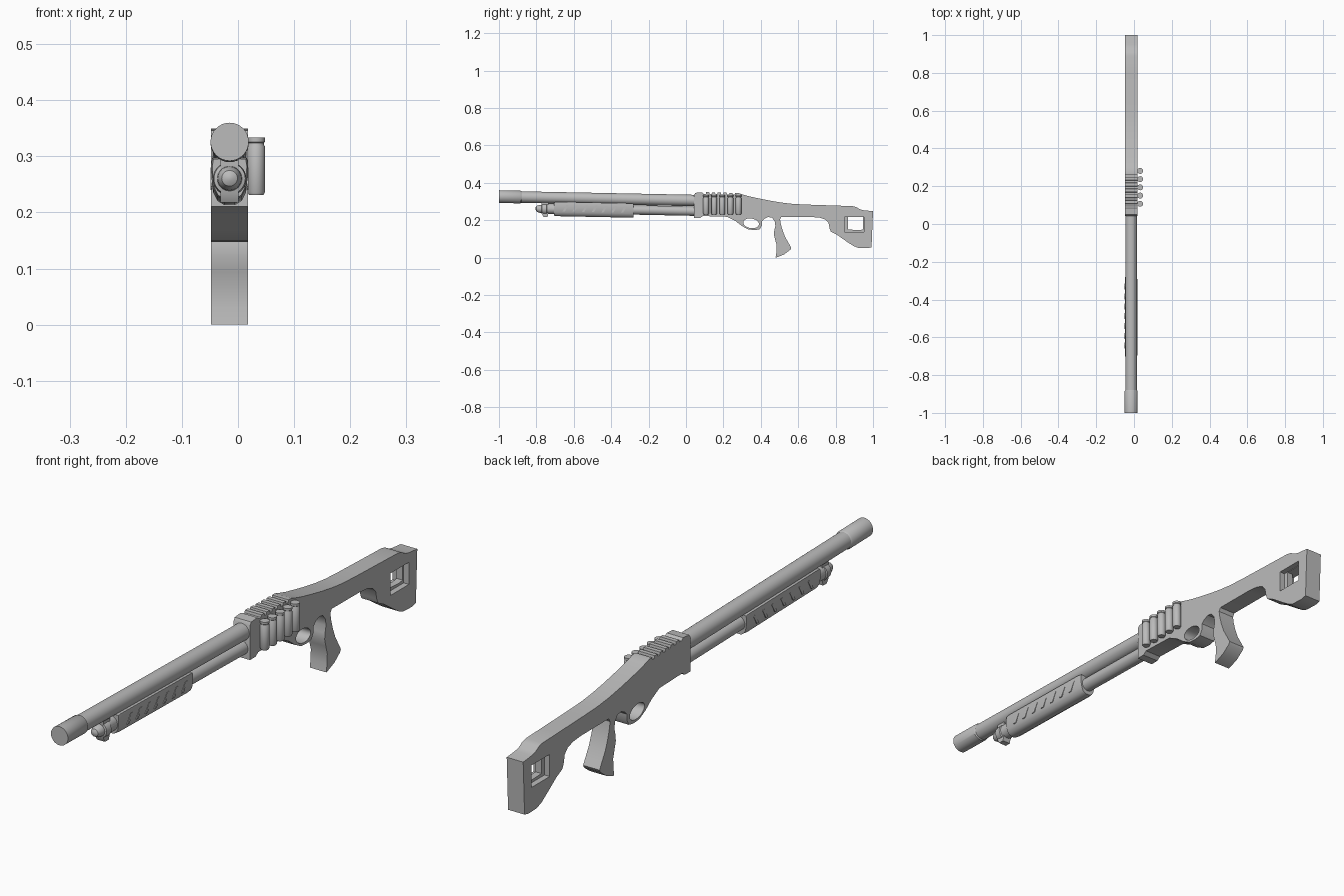
import bpy, bmesh, math
from mathutils import Matrix, Vector

CX = -0.015      # centre of the body across x
HW = 0.033       # half width of the body
SLOPE = -0.02    # barrel and tube drop slightly towards the back

grey = bpy.data.materials.new("grey_metal")
grey.diffuse_color = (0.5, 0.5, 0.5, 1)


def finish(name, bm, angle=35):
    bmesh.ops.remove_doubles(bm, verts=bm.verts, dist=1e-5)
    bmesh.ops.recalc_face_normals(bm, faces=bm.faces)
    me = bpy.data.meshes.new(name)
    bm.to_mesh(me)
    bm.free()
    me.materials.append(grey)
    ob = bpy.data.objects.new(name, me)
    bpy.context.collection.objects.link(ob)
    bpy.ops.object.select_all(action='DESELECT')
    ob.select_set(True)
    bpy.context.view_layer.objects.active = ob
    bpy.ops.object.shade_smooth_by_angle(angle=math.radians(angle))
    return ob


def plate(name, outlines, half, cx=CX):
    """Extrude (y, z) outlines across x; later outlines are holes."""
    cu = bpy.data.curves.new(name, 'CURVE')
    cu.dimensions = '2D'
    cu.fill_mode = 'BOTH'
    cu.extrude = half
    for pts in outlines:
        sp = cu.splines.new('POLY')
        sp.points.add(len(pts) - 1)
        for p, (y, z) in zip(sp.points, pts):
            p.co = (y, z, 0, 1)
        sp.use_cyclic_u = True
    tmp = bpy.data.objects.new(name + "_helper", cu)
    bpy.context.collection.objects.link(tmp)
    me = tmp.to_mesh()
    bm = bmesh.new()
    bm.from_mesh(me)
    tmp.to_mesh_clear()
    bpy.data.objects.remove(tmp)
    bm.transform(Matrix(((0, 0, 1, cx), (1, 0, 0, 0), (0, 1, 0, 0), (0, 0, 0, 1))))
    return finish(name, bm)


def loft(name, rings):
    """Skin a list of equal-length point rings and cap both ends."""
    bm = bmesh.new()
    vs = [[bm.verts.new(p) for p in r] for r in rings]
    n = len(vs[0])
    for a, b in zip(vs, vs[1:]):
        for i in range(n):
            bm.faces.new((a[i], a[(i + 1) % n], b[(i + 1) % n], b[i]))
    bm.faces.new(vs[0])
    bm.faces.new(vs[-1])
    return finish(name, bm)


def lathe_y(name, profile, z0, n=32):
    """Round part along y from (y, radius) pairs; z0 is axis height at y=0."""
    t = [2 * math.pi * i / n for i in range(n)]
    return loft(name, [[(CX + r * math.cos(a), y, z0 + SLOPE * y + r * math.sin(a)) for a in t]
                       for y, r in profile])


def lathe_z(name, profile, x, y, n=20):
    t = [2 * math.pi * i / n for i in range(n)]
    return loft(name, [[(x + r * math.cos(a), y + r * math.sin(a), z) for a in t] for z, r in profile])


# barrel with the thicker muzzle sleeve
lathe_y("barrel", [(-0.9, 0.0305), (0.06, 0.0305)], 0.306)
lathe_y("muzzle_sleeve", [(-1, 0.034), (-0.885, 0.034), (-0.88, 0.0305)], 0.306)

# magazine tube and its end cap
lathe_y("magazine_tube", [(-0.76, 0.025), (0.06, 0.025)], 0.249)
lathe_y("magazine_cap", [(-0.805, 0.005), (-0.80, 0.014), (-0.785, 0.021), (-0.772, 0.022),
                         (-0.77, 0.028), (-0.745, 0.030), (-0.742, 0.026), (-0.705, 0.026)], 0.245)
plate("barrel_clamp", [[(-0.772, 0.30), (-0.772, 0.235), (-0.762, 0.218), (-0.74, 0.218),
                        (-0.735, 0.24), (-0.735, 0.30)]], 0.016)

# pump fore-end with a rounded trough section
half = [(0.031, 0.293), (0.033, 0.280), (0.0325, 0.258), (0.029, 0.238), (0.022, 0.224), (0.010, 0.2165)]
section = half + [(-x, z) for x, z in reversed(half)]


def slice_at(y, s=1.0):
    return [(CX + x * s, y, 0.25 + (z - 0.25) * s + SLOPE * (y + 0.45)) for x, z in section]


loft("pump_grip", [slice_at(-0.705, 0.93), slice_at(-0.69), slice_at(-0.3), slice_at(-0.28, 0.95)])

# slanted grip ribs on both sides of the fore-end
for i in range(7):
    y = -0.66 + i * 0.052
    d = SLOPE * (y + 0.45)
    for side in (-1, 1):
        plate("grip_rib", [[(y, 0.242 + d), (y + 0.012, 0.242 + d),
                            (y + 0.032, 0.276 + d), (y + 0.02, 0.276 + d)]],
              0.0015, CX + side * 0.0325)

# receiver, grip and stock in one outline
top = [(0.043, 0.335), (0.05, 0.346), (0.085, 0.349)]
for i in range(6):               # notched rail on top of the receiver
    y = 0.095 + i * 0.031
    z = 0.350 - i * 0.001
    top += [(y, z - 0.009), (y + 0.011, z - 0.009), (y + 0.013, z), (y + 0.029, z)]
top += [(0.30, 0.338), (0.34, 0.327), (0.39, 0.316), (0.45, 0.304), (0.51, 0.294), (0.57, 0.287),
        (0.65, 0.283), (0.80, 0.278), (0.89, 0.275), (0.91, 0.270), (0.93, 0.258), (0.95, 0.253), (1.0, 0.248)]
butt = [(0.992, 0.055), (0.97, 0.050), (0.92, 0.052), (0.895, 0.062), (0.86, 0.085), (0.81, 0.120),
        (0.775, 0.138), (0.768, 0.155), (0.762, 0.185), (0.745, 0.203), (0.715, 0.213), (0.67, 0.217)]
grip = [(0.51, 0.218), (0.503, 0.205), (0.507, 0.18), (0.515, 0.15), (0.53, 0.11), (0.55, 0.075),
        (0.563, 0.052), (0.558, 0.042), (0.525, 0.017), (0.49, 0.003), (0.479, 0.0), (0.484, 0.03),
        (0.485, 0.065), (0.477, 0.095), (0.470, 0.122), (0.472, 0.145), (0.478, 0.17), (0.474, 0.195),
        (0.46, 0.213), (0.44, 0.217)]
guard = [(0.42, 0.208), (0.407, 0.195), (0.405, 0.17), (0.395, 0.152), (0.37, 0.147), (0.335, 0.150),
         (0.30, 0.168), (0.265, 0.195), (0.22, 0.218), (0.09, 0.222), (0.075, 0.211), (0.043, 0.211)]
finger_hole = [(0.348 + 0.042 * math.cos(t), 0.183 + 0.026 * math.sin(t) - 0.1 * 0.042 * math.cos(t))
               for t in (2 * math.pi * i / 24 for i in range(24))]
stock_hole = [(0.848, 0.218), (0.952, 0.218), (0.952, 0.138), (0.848, 0.138)]
plate("receiver_and_stock", [top + butt + grip + guard, finger_hole, stock_hole], HW)

# recessed frame inside the stock opening
inner = [(0.866, 0.216), (0.946, 0.216), (0.946, 0.150), (0.925, 0.147), (0.866, 0.150)]
plate("stock_opening_frame", [stock_hole, inner], 0.012)

# spare shells along the right side
for i in range(5):
    lathe_z("side_shell", [(0.231, 0.013), (0.236, 0.0155), (0.318, 0.0155), (0.321, 0.0135),
                           (0.324, 0.0135), (0.326, 0.0155), (0.334, 0.0155)], 0.0325, 0.107 + i * 0.0435)
